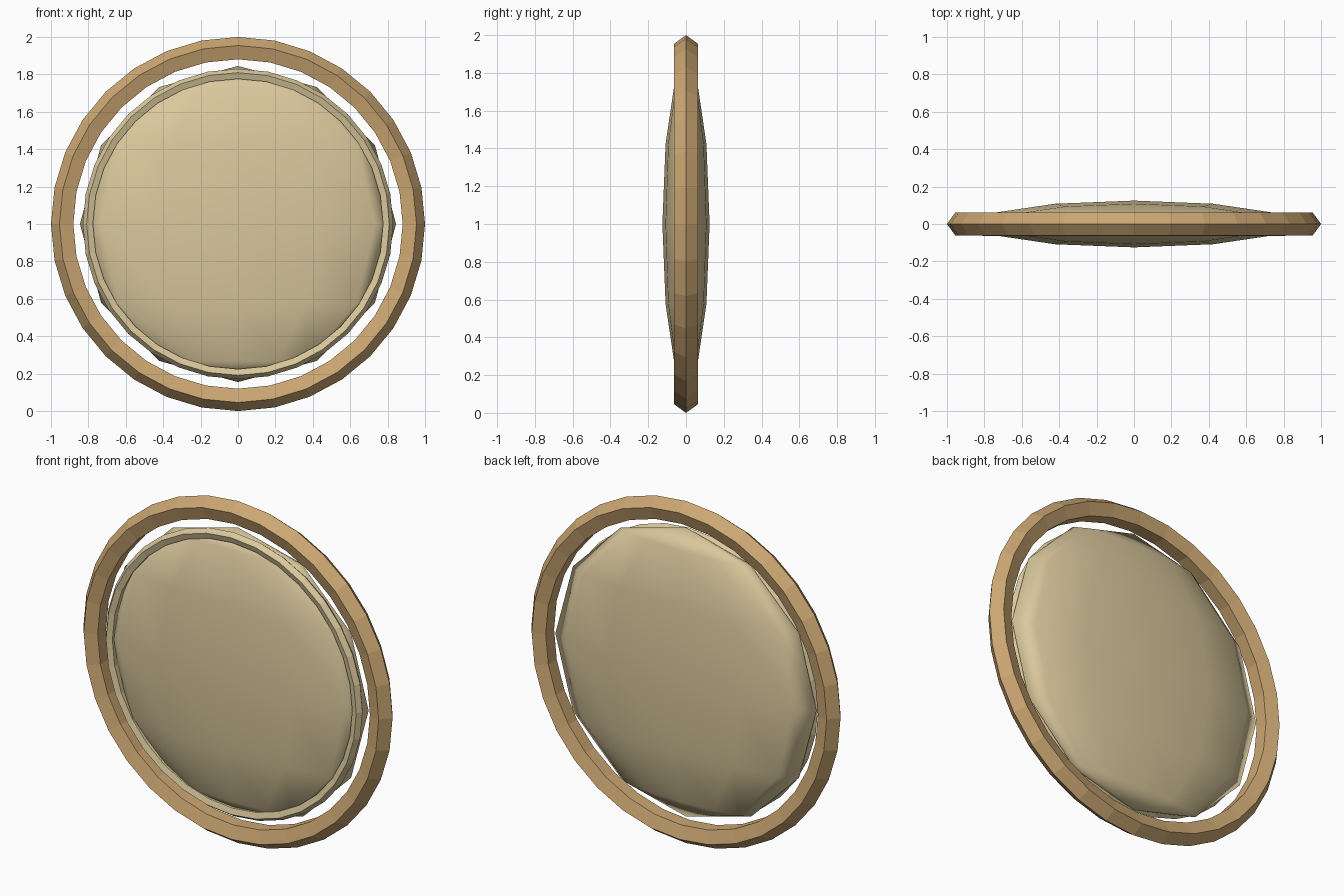
import bpy
from math import pi

cube = bpy.data.objects.get("Cube")
if cube:
    bpy.data.objects.remove(cube, do_unlink=True)


def material(name, color):
    m = bpy.data.materials.new(name)
    m.use_nodes = True
    m.diffuse_color = color
    m.node_tree.nodes["Principled BSDF"].inputs["Base Color"].default_value = color
    return m


def finish(name, mat):
    obj = bpy.context.object
    obj.name = name
    obj.data.materials.append(mat)
    bpy.ops.object.transform_apply(location=False, rotation=True, scale=True)
    return obj


def hoop(name, radius, thickness, y, mat):
    # upright faceted hoop with a five-sided section
    bpy.ops.mesh.primitive_torus_add(
        major_segments=32, minor_segments=5, major_radius=radius,
        minor_radius=thickness, location=(0, y, 1), rotation=(pi / 2, 0, 0))
    return finish(name, mat)


bronze = material("warm bronze", (0.60, 0.385, 0.17, 1))
cream = material("pale sand", (0.70, 0.58, 0.335, 1))

# Outer frame and thin rim on the front of the disc
hoop("outer_frame", 0.934, 0.066, 0, bronze)
hoop("front_rim", 0.80, 0.03, -0.035, cream)

# Lens-shaped disc: a coarse sphere flattened front to back
bpy.ops.mesh.primitive_uv_sphere_add(segments=12, ring_count=6, radius=1,
                                     location=(0, 0, 1))
bpy.context.object.scale = (0.845, 0.125, 0.845)
finish("lens_disc", cream)
bpy.ops.object.shade_smooth()
